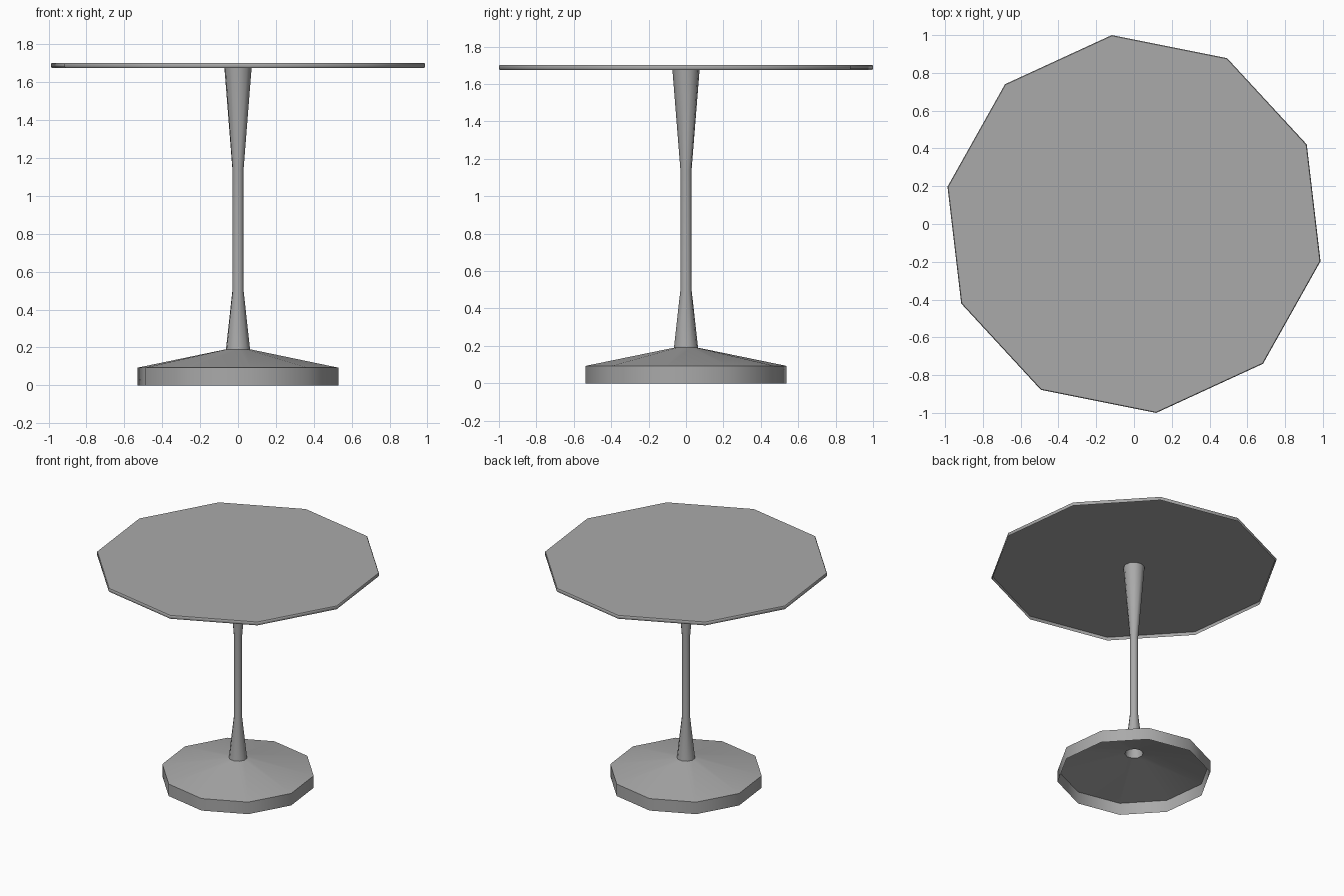
import bpy, bmesh
from math import cos, sin, radians, tau

cube = bpy.data.objects.get("Cube")
if cube:
    bpy.data.objects.remove(cube)

SIDES = 10
PHASE = radians(24.7)

grey = bpy.data.materials.new("grey")
grey.use_nodes = True
grey.diffuse_color = (0.4, 0.4, 0.4, 1)
bsdf = next(n for n in grey.node_tree.nodes if n.type == 'BSDF_PRINCIPLED')
bsdf.inputs["Base Color"].default_value = grey.diffuse_color


def turned(name, profile, cap_top=False):
    """Spin a (radius, height) profile, listed bottom to top, into a thin shell."""
    bm = bmesh.new()
    rings = []
    for r, z in profile:
        angles = [PHASE + tau * k / SIDES for k in range(SIDES)]
        rings.append([bm.verts.new((r * cos(a), r * sin(a), z)) for a in angles])
    for low, high in zip(rings, rings[1:]):
        for k in range(SIDES):
            n = (k + 1) % SIDES
            bm.faces.new((low[k], low[n], high[n], high[k]))
    if cap_top:
        bm.faces.new(rings[-1])
    mesh = bpy.data.meshes.new(name)
    bm.to_mesh(mesh)
    bm.free()
    mesh.materials.append(grey)
    obj = bpy.data.objects.new(name, mesh)
    bpy.context.collection.objects.link(obj)
    bpy.ops.object.select_all(action='DESELECT')
    obj.select_set(True)
    bpy.context.view_layer.objects.active = obj
    bpy.ops.object.shade_smooth_by_angle(angle=radians(40))
    return obj


# Hollow foot: upright rim and shallow cone, open underneath
turned("base", [(0.54, 0), (0.54, 0.093), (0.065, 0.19)])

# Hollow stem, flared at both ends
turned("stem", [(0.065, 0.19), (0.03, 0.5), (0.03, 1.14), (0.075, 1.698)])

# Thin top with a short rim and softened edges, open underneath
turned("tabletop", [(1.003, 1.676), (1.007, 1.681), (1.007, 1.697), (1.003, 1.702)],
       cap_top=True)
